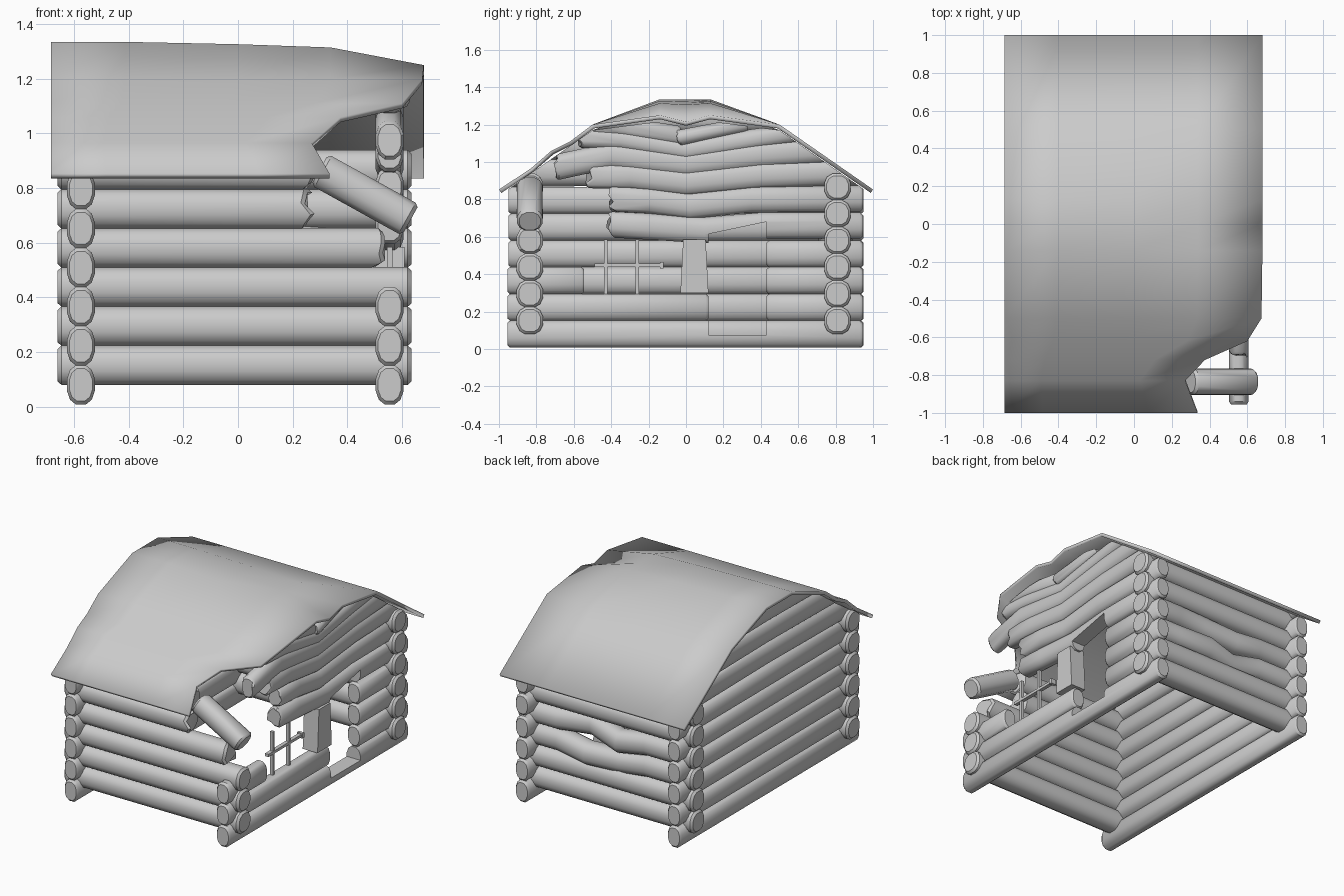
import bpy, bmesh, math, random
from mathutils import Vector, Matrix

random.seed(4)
if "Cube" in bpy.data.objects:
    bpy.data.objects.remove(bpy.data.objects["Cube"], do_unlink=True)

grey = bpy.data.materials.new("weathered_grey")
grey.use_nodes = True
grey.diffuse_color = (0.6, 0.6, 0.6, 1)
grey.node_tree.nodes["Principled BSDF"].inputs["Base Color"].default_value = (0.6, 0.6, 0.6, 1)

PITCH = 0.143
FRONT, BACK, LEFT, RIGHT = -0.835, 0.81, 0.555, -0.575
parts = []


def finish(name, bm):
    bmesh.ops.recalc_face_normals(bm, faces=bm.faces)
    mesh = bpy.data.meshes.new(name)
    bm.to_mesh(mesh)
    bm.free()
    mesh.materials.append(grey)
    ob = bpy.data.objects.new(name, mesh)
    bpy.context.collection.objects.link(ob)
    parts.append(ob)
    return ob


def clip(bm, sagging):
    # trim everything that would poke through the roof
    upper = 0.13 if sagging else 0.365
    planes = [((0, 0, 1.31), 0)]
    for s in (-1, 1):
        planes += [((0, s * 0.5, 1.17), s * 0.7), ((0, s * 0.5, 1.17), s * upper)]
    for co, slope in planes:
        res = bmesh.ops.bisect_plane(bm, geom=bm.verts[:] + bm.edges[:] + bm.faces[:],
                                     plane_co=co, plane_no=Vector((0, slope, 1)).normalized(),
                                     clear_outer=True)
        cut = [e for e in res["geom_cut"] if isinstance(e, bmesh.types.BMEdge)]
        if cut:
            bmesh.ops.holes_fill(bm, edges=cut, sides=0)


def log(name, axis, path, w, h=0.145, jag=(0, 0), trim=True, sagging=False):
    """Log along x or y; path holds (position along axis, side position, height)."""
    bm = bmesh.new()
    sides, tip = 12, 0.014
    a, b = path[0], path[-1]
    stations = [(a, 0.82, jag[0]), ((a[0] + tip, a[1], a[2]), 1, jag[0])]
    stations += [(p, 1, 0) for p in path[1:-1]]
    stations += [((b[0] - tip, b[1], b[2]), 1, jag[1]), (b, 0.82, jag[1])]
    rough = [random.uniform(-1, 1) for _ in range(sides)]
    rings = []
    for (t, u, z), k, j in stations:
        ring = []
        for i in range(sides):
            ang = 2 * math.pi * (i + 0.5) / sides
            c, s = math.cos(ang), math.sin(ang)
            du = math.copysign(abs(c) ** 0.8, c) * w / 2 * k
            dz = math.copysign(abs(s) ** 0.9, s) * h / 2 * k * 1.03
            tt = t + j * rough[i]
            ring.append(bm.verts.new((tt, u + du, z + dz) if axis == "x" else (u + du, tt, z + dz)))
        rings.append(ring)
    for r, q in zip(rings, rings[1:]):
        for i in range(sides):
            bm.faces.new((r[i], r[(i + 1) % sides], q[(i + 1) % sides], q[i]))
    bm.faces.new(rings[0])
    bm.faces.new(rings[-1])
    bmesh.ops.recalc_face_normals(bm, faces=bm.faces)
    if trim:
        clip(bm, sagging)
    return finish(name, bm)


def prism(name, outline, x0, x1):
    """Extrude a (y, z) outline from x0 to x1."""
    bm = bmesh.new()
    face = bm.faces.new([bm.verts.new((x0, y, z)) for y, z in outline])
    out = bmesh.ops.extrude_face_region(bm, geom=[face])
    bmesh.ops.translate(bm, vec=(x1 - x0, 0, 0),
                        verts=[v for v in out["geom"] if isinstance(v, bmesh.types.BMVert)])
    return finish(name, bm)


def rect(y0, y1, z0, z1):
    return [(y0, z0), (y1, z0), (y1, z1), (y0, z1)]


# front and back walls
front_ends = [0.635, 0.635, 0.635, 0.52, 0.26, 0.27]
dents = {2: -0.035, 3: 0.03}
for k in range(6):
    z = 0.152 + PITCH * k
    end = front_ends[k]
    log(f"front_log_{k + 1}", "x", [(-0.66, FRONT, z), (end, FRONT, z)], 0.145,
        jag=(0, 0 if k < 3 else 0.02))
    d = dents.get(k, 0)
    log(f"back_log_{k + 1}", "x",
        [(-0.66, BACK, z), (-0.3, BACK, z), (-0.1, BACK + d / 2, z - abs(d)),
         (0.12, BACK - d, z + d / 2), (0.35, BACK, z), (0.635, BACK, z)], 0.145)

# intact gable wall
for k in range(9):
    z = 0.08 + PITCH * k
    reach = 0.95 if k < 6 else 1.0
    log(f"far_gable_log_{k + 1}", "y",
        [(-reach, RIGHT, z), (0, RIGHT, z + (0.012 if k > 5 else 0)), (reach, RIGHT, z)], 0.105)

# damaged gable wall: low logs split by the window and doorway
spans = [[(-0.955, 0.945)], [(-0.955, 0.12), (0.43, 0.945)],
         [(-0.955, -0.545), (0.43, 0.945)], [(0.43, 0.945)]]
doorway_logs = []
for k, row in enumerate(spans):
    z = 0.08 + PITCH * k
    for n, (y0, y1) in enumerate(row):
        ob = log(f"gable_log_{k + 1}_{n + 1}", "y", [(y0, LEFT, z), (y1, LEFT, z)], 0.105)
        if k == 0:
            doorway_logs.append(ob)

# damaged gable wall: sagging upper logs as (y, z) paths
sagging = [
    [(-0.41, 0.665), (-0.2, 0.655), (0.1, 0.635), (0.4, 0.66), (0.945, 0.66)],
    [(-0.4, 0.805), (-0.2, 0.795), (0.02, 0.765), (0.35, 0.8), (0.945, 0.805)],
    [(-0.52, 0.93), (-0.3, 0.925), (0, 0.89), (0.4, 0.93), (0.95, 0.945)],
    [(-0.7, 0.975), (-0.4, 1.035), (0, 0.99), (0.4, 1.04), (0.95, 1.07)],
    [(-0.57, 1.13), (-0.35, 1.12), (0, 1.06), (0.35, 1.12), (0.8, 1.18)],
    [(-0.5, 1.2), (-0.3, 1.18), (-0.03, 1.14)],
]
for k, path in enumerate(sagging):
    ob = log(f"sagging_gable_log_{k + 1}", "y", [(y, LEFT, z) for y, z in path], 0.105,
             h=0.14 if k < 4 else 0.11, jag=(0.018, 0), sagging=True)
    if k == 0:
        doorway_logs.append(ob)
log("snapped_gable_log", "y", [(-0.05, LEFT + 0.03, 1.13), (0.33, LEFT, 1.2)], 0.09, h=0.08,
    jag=(0.015, 0), sagging=True)

# doorway cut with a slanted top
cutter = prism("doorway_cutter", [(0.12, 0.075), (0.43, 0.075), (0.43, 0.68), (0.12, 0.615)], 0.4, 0.7)
cutter.hide_render = True
for ob in doorway_logs:
    mod = ob.modifiers.new("doorway", "BOOLEAN")
    mod.object = cutter
    mod.operation = "DIFFERENCE"
    mod.solver = "EXACT"
    bpy.context.view_layer.objects.active = ob
    bpy.ops.object.modifier_apply(modifier=mod.name)
parts.remove(cutter)
bpy.data.objects.remove(cutter, do_unlink=True)

# post between window and doorway, and the leaning window bars
prism("door_post", [(-0.03, 0.3), (0.12, 0.3), (0.105, 0.585), (-0.015, 0.585)], 0.5, 0.61)
for n, y in enumerate((-0.43, -0.26)):
    prism(f"window_upright_{n + 1}", rect(y - 0.009, y + 0.009, 0.29, 0.585), 0.545, 0.565)
prism("window_crossbar", rect(-0.49, -0.12, 0.438, 0.456), 0.542, 0.568)
prism("window_crossbar_end", rect(-0.14, -0.12, 0.43, 0.464), 0.535, 0.575)

# fallen log across the broken corner
fallen = log("fallen_log", "x", [(-0.19, 0, 0), (0.19, 0, 0)], 0.14, h=0.13, trim=False)
fallen.data.transform(Matrix.Translation((0.465, FRONT, 0.775)) @ Matrix.Rotation(math.radians(29), 4, "Y"))

# roof sheet: (y, z, broken or whole end in x)
roof_profile = [(-1, 0.853, 0.335), (-0.83, 0.965, 0.27), (-0.72, 1.06, 0.375), (-0.62, 1.11, 0.6),
                (-0.5, 1.2, 0.675), (-0.14, 1.335, 0.68), (0, 1.335, 0.68), (0.13, 1.335, 0.68),
                (0.5, 1.2, 0.68), (1, 0.853, 0.68)]
sag_depth = {-0.14: 0.085, 0: 0.12, 0.13: 0.085}
bm = bmesh.new()
rows = []
for y, z, end in roof_profile:
    row = []
    for f, amount in ((0, 0), (0.2, 0), (0.5, 0.1), (0.75, 0.24), (1, 1)):
        drop = sag_depth.get(y, 0) * amount
        row.append(bm.verts.new((-0.685 + f * (end + 0.685), y, z - drop)))
    rows.append(row)
for r, q in zip(rows, rows[1:]):
    for i in range(len(r) - 1):
        bm.faces.new((r[i], r[i + 1], q[i + 1], q[i]))
roof = finish("roof", bm)
if roof.data.polygons[0].normal.z < 0:
    roof.data.flip_normals()
solid = roof.modifiers.new("thickness", "SOLIDIFY")
solid.thickness = 0.022
solid.offset = -1

# shading
bpy.ops.object.select_all(action="DESELECT")
for ob in parts:
    ob.select_set(True)
bpy.context.view_layer.objects.active = roof
bpy.ops.object.shade_smooth_by_angle(angle=math.radians(40))
